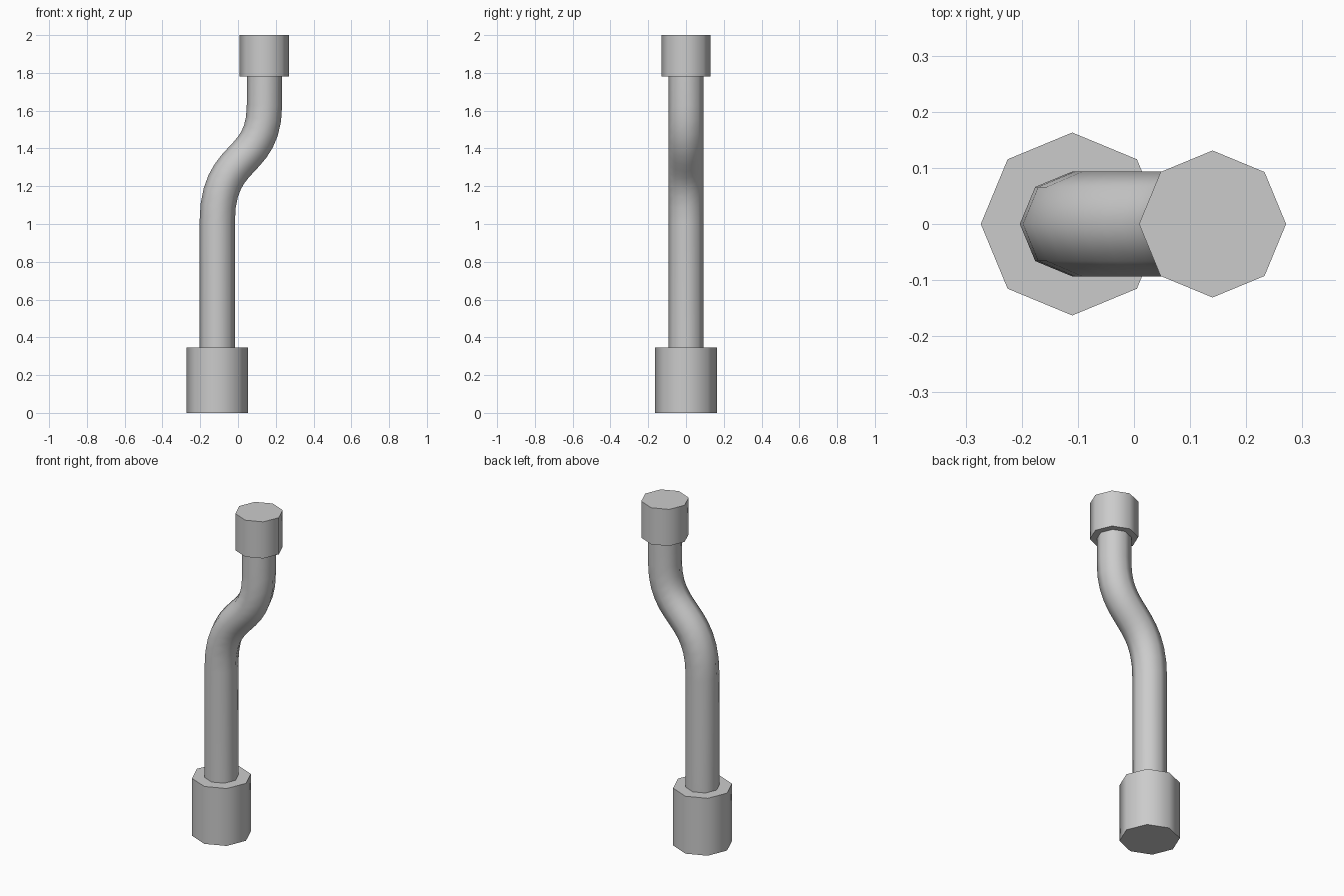
import bpy, bmesh, math
from mathutils import Vector
from mathutils.geometry import interpolate_bezier

if "Cube" in bpy.data.objects:
    bpy.data.objects.remove(bpy.data.objects["Cube"], do_unlink=True)

SIDES = 8
LOW_X, HIGH_X = -0.11, 0.14

grey = bpy.data.materials.new("plain grey")
grey.use_nodes = True
grey.diffuse_color = (0.6, 0.6, 0.6, 1)
grey.node_tree.nodes["Principled BSDF"].inputs["Base Color"].default_value = grey.diffuse_color


def sweep(name, path, radius):
    """Octagonal tube along a path in the XZ plane, with closed ends."""
    bm = bmesh.new()
    rings = []
    for i, p in enumerate(path):
        ahead = path[min(i + 1, len(path) - 1)]
        behind = path[max(i - 1, 0)]
        t = (ahead - behind).normalized()
        if i in (0, len(path) - 1):
            t = Vector((0, 0, 1))
        side = Vector((t.z, 0, -t.x))
        ring = []
        for k in range(SIDES):
            a = math.tau * k / SIDES
            offset = side * math.cos(a) + Vector((0, 1, 0)) * math.sin(a)
            ring.append(bm.verts.new(p + offset * radius))
        rings.append(ring)
    for low, high in zip(rings, rings[1:]):
        for k in range(SIDES):
            n = (k + 1) % SIDES
            bm.faces.new((low[k], low[n], high[n], high[k]))
    bm.faces.new(rings[0][::-1])
    bm.faces.new(rings[-1])
    mesh = bpy.data.meshes.new(name)
    bm.to_mesh(mesh)
    bm.free()
    mesh.materials.append(grey)
    obj = bpy.data.objects.new(name, mesh)
    bpy.context.collection.objects.link(obj)
    # Round sides, crisp end caps
    bpy.ops.object.select_all(action="DESELECT")
    obj.select_set(True)
    bpy.context.view_layer.objects.active = obj
    bpy.ops.object.shade_smooth_by_angle(angle=math.radians(50))
    return obj


def upright(x, z0, z1):
    return [Vector((x, 0, z0)), Vector((x, 0, z1))]


# End collars
sweep("bottom_collar", upright(LOW_X, 0, 0.345), 0.163)
sweep("top_collar", upright(HIGH_X, 1.78, 2), 0.131)

# Pipe: straight run, S-bend, short straight run
bend = interpolate_bezier(
    Vector((LOW_X, 0, 1.01)), Vector((LOW_X, 0, 1.39)),
    Vector((HIGH_X, 0, 1.30)), Vector((HIGH_X, 0, 1.63)), 13)
bend = [Vector(p) for p in bend]
sweep("bent_pipe", [Vector((LOW_X, 0, 0.34))] + bend + [Vector((HIGH_X, 0, 1.785))], 0.0935)
